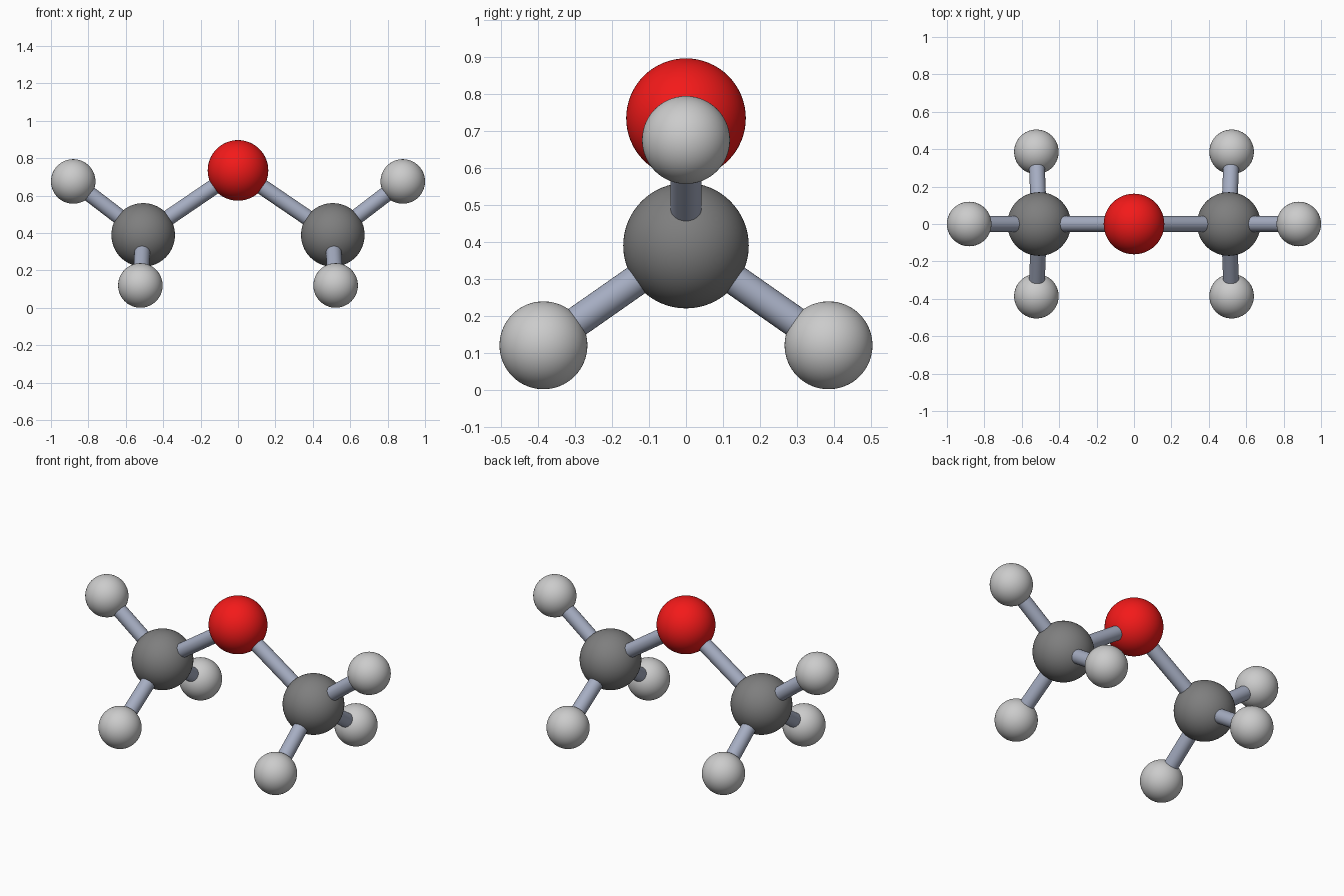
import bpy
from mathutils import Vector

if "Cube" in bpy.data.objects:
    bpy.data.objects.remove(bpy.data.objects["Cube"])


def material(name, rgb):
    m = bpy.data.materials.new(name)
    m.diffuse_color = (*rgb, 1)
    m.use_nodes = True
    m.node_tree.nodes["Principled BSDF"].inputs["Base Color"].default_value = m.diffuse_color
    return m


RED = material("red", (0.9, 0.01, 0.01))
DARK = material("dark_grey", (0.21, 0.21, 0.21))
LIGHT = material("light_grey", (0.54, 0.54, 0.54))
BLUE_GREY = material("blue_grey", (0.38, 0.42, 0.54))


def finish(name, mat):
    ob = bpy.context.object
    ob.name = name
    ob.data.materials.append(mat)
    bpy.ops.object.shade_smooth_by_angle()


def atom(name, pos, radius, mat):
    bpy.ops.mesh.primitive_uv_sphere_add(segments=64, ring_count=32, radius=radius, location=pos)
    finish(name, mat)


def bond(name, a, b, radius=0.042):
    a, b = Vector(a), Vector(b)
    d = b - a
    bpy.ops.mesh.primitive_cylinder_add(vertices=32, radius=radius, depth=d.length,
                                        location=(a + b) / 2,
                                        rotation=d.to_track_quat('Z', 'Y').to_euler())
    finish(name, BLUE_GREY)


# Central oxygen
oxygen = (0, 0, 0.735)
atom("oxygen", oxygen, 0.162, RED)

# Mirrored carbon groups, each with three hydrogens
for side, s in (("left", -1), ("right", 1)):
    carbon = (s * 0.507, 0, 0.39)
    atom(f"carbon_{side}", carbon, 0.17, DARK)
    bond(f"oxygen_bond_{side}", oxygen, carbon)
    hydrogens = {"outer": (s * 0.881, 0, 0.676),
                 "front": (s * 0.522, -0.386, 0.12),
                 "back": (s * 0.522, 0.386, 0.12)}
    for place, pos in hydrogens.items():
        atom(f"hydrogen_{side}_{place}", pos, 0.119, LIGHT)
        bond(f"hydrogen_bond_{side}_{place}", carbon, pos)
